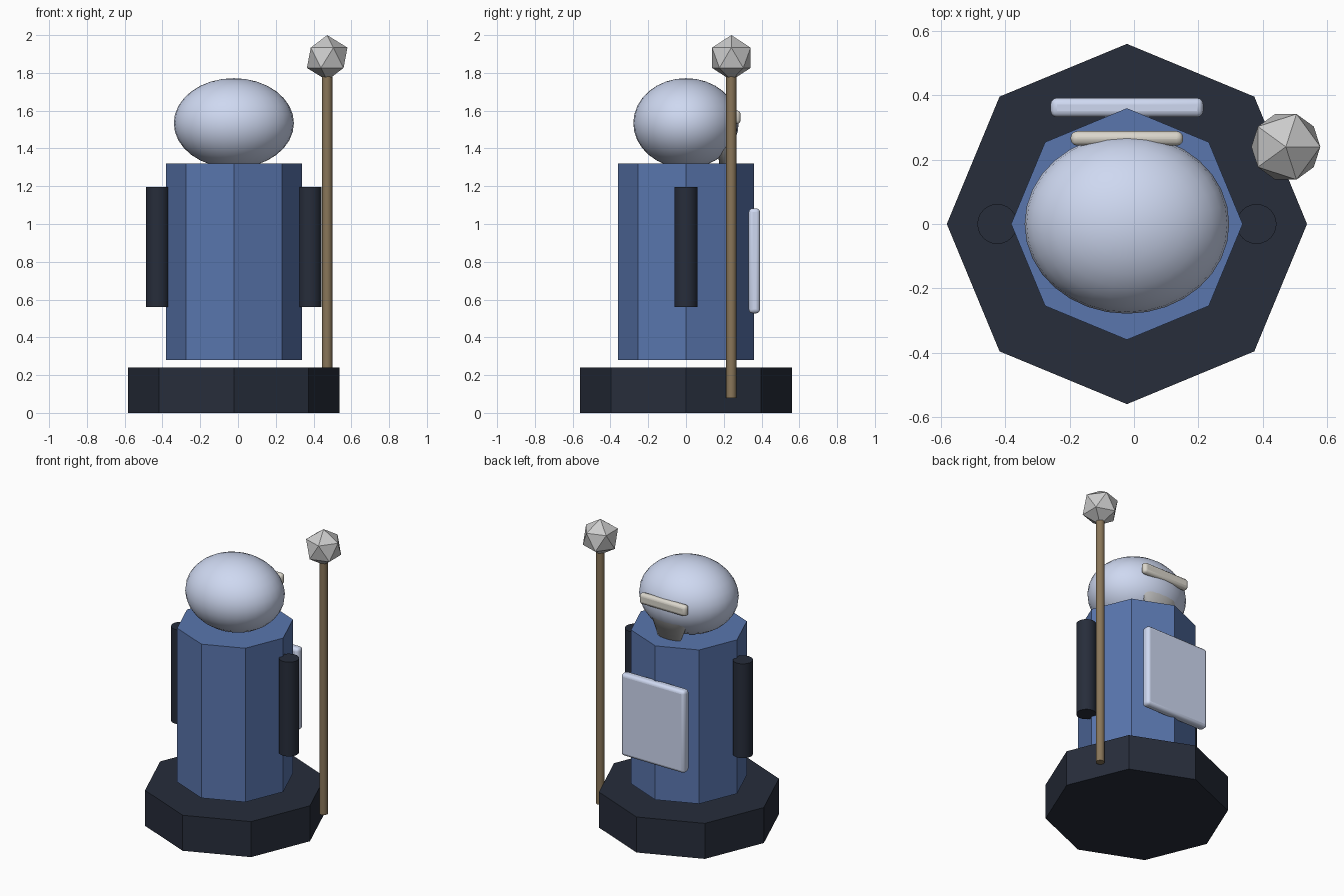
import bpy
import math

if "Cube" in bpy.data.objects:
    bpy.data.objects.remove(bpy.data.objects["Cube"])

CX = -0.022  # shared centre line of the figure


def material(name, rgb):
    m = bpy.data.materials.new(name)
    m.diffuse_color = (*rgb, 1)
    m.use_nodes = True
    m.node_tree.nodes["Principled BSDF"].inputs["Base Color"].default_value = m.diffuse_color
    return m


navy = material("dark_navy", (0.02, 0.026, 0.043))
blue = material("robe_blue", (0.10, 0.18, 0.42))
pale = material("pale_blue", (0.62, 0.69, 0.88))
wood = material("wood", (0.25, 0.18, 0.10))
cream = material("cream", (0.70, 0.67, 0.60))
white = material("off_white", (0.85, 0.85, 0.83))


def finish(name, mat=None, smooth=False):
    ob = bpy.context.object
    ob.name = name
    if mat:
        ob.data.materials.append(mat)
    if smooth:
        bpy.ops.object.transform_apply(location=False, rotation=False, scale=True)
        bpy.ops.object.shade_smooth_by_angle(angle=math.radians(35))
    return ob


def column(name, x, y, z0, z1, radius, sides, mat, smooth=False):
    bpy.ops.mesh.primitive_cylinder_add(vertices=sides, radius=radius, depth=z1 - z0,
                                        location=(x, y, (z0 + z1) / 2))
    return finish(name, mat, smooth)


def rounded_box(name, loc, size, bevel, mat):
    bpy.ops.mesh.primitive_cube_add(size=1, location=loc)
    bpy.context.object.scale = size
    ob = finish(name, mat, True)
    mod = ob.modifiers.new("round", 'BEVEL')
    mod.width = bevel
    mod.segments = 3
    return ob


# Octagonal plinth and robe
column("base", CX, 0, 0, 0.24, 0.56, 8, navy)
column("body", CX, 0, 0.28, 1.32, 0.36, 8, blue)

# Head
bpy.ops.mesh.primitive_uv_sphere_add(segments=32, ring_count=16, radius=1, location=(CX, 0, 1.534))
bpy.context.object.scale = (0.318, 0.279, 0.238)
finish("head", pale, True)

# Arms
for side, label in ((-1, "left"), (1, "right")):
    column(label + "_arm", CX + side * 0.403, 0, 0.56, 1.197, 0.062, 24, navy, True)

# Flattened downward cone under the brow bar, running into the robe
bpy.ops.mesh.primitive_cone_add(vertices=32, radius1=0, radius2=0.175, depth=0.45,
                                location=(CX, 0.207, 1.325))
bpy.context.object.scale = (1, 0.36, 1)
finish("beard", white, True)

# Brow bar and back plate
rounded_box("brow_bar", (CX, 0.266, 1.565), (0.35, 0.045, 0.073), 0.02, cream)
rounded_box("plate", (CX, 0.362, 0.805), (0.475, 0.06, 0.555), 0.02, pale)

# Staff and faceted stone
column("staff", 0.472, 0.24, 0.08, 1.80, 0.027, 16, wood, True)
bpy.ops.mesh.primitive_ico_sphere_add(subdivisions=1, radius=0.12, location=(0.472, 0.24, 1.88))
finish("staff_stone")
